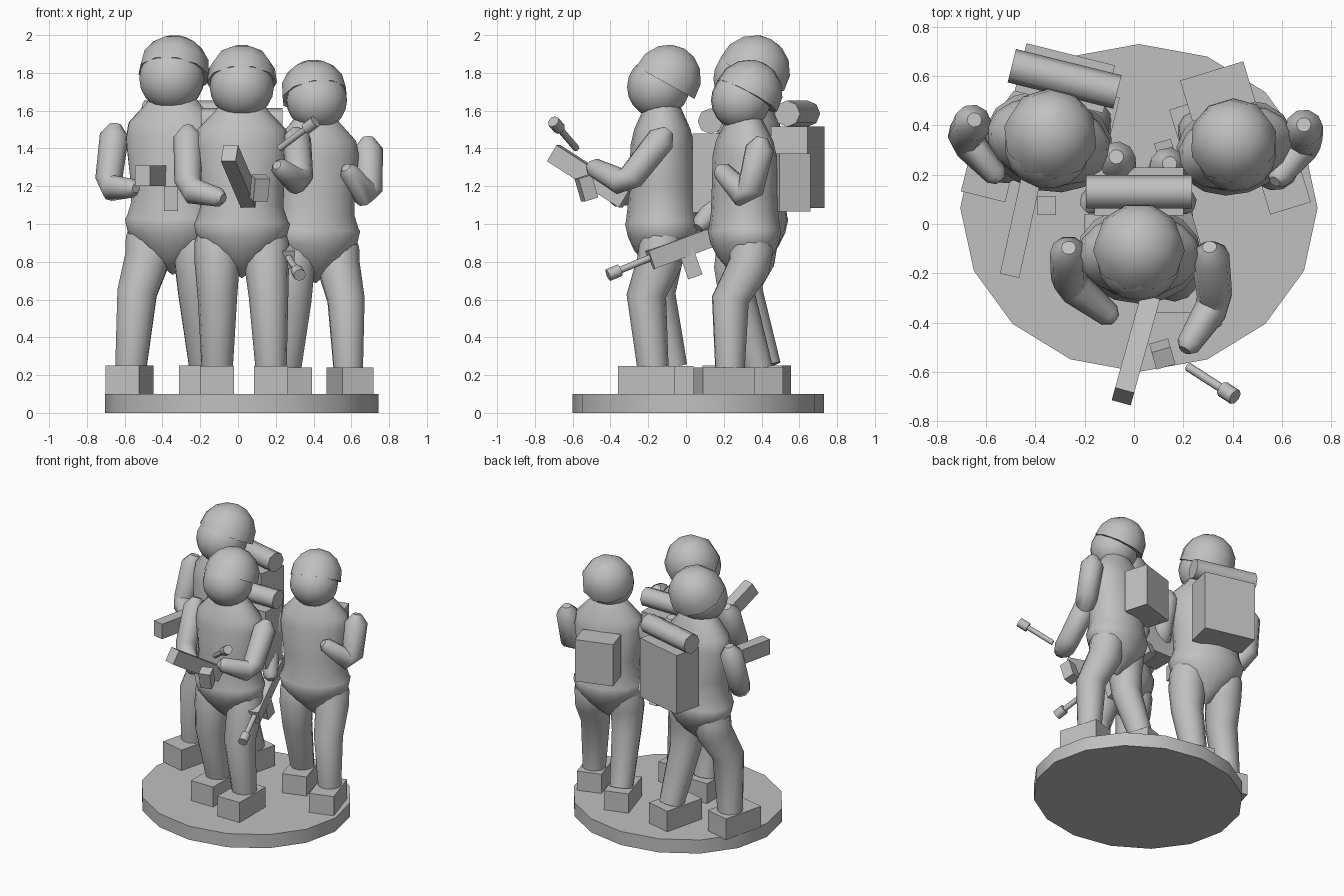
import bpy, bmesh, math
from mathutils import Vector, Matrix

if "Cube" in bpy.data.objects:
    bpy.data.objects.remove(bpy.data.objects["Cube"])

grey = bpy.data.materials.new("plain grey")
grey.diffuse_color = (0.53, 0.53, 0.53, 1)
grey.use_nodes = True
grey.node_tree.nodes["Principled BSDF"].inputs["Base Color"].default_value = grey.diffuse_color


def finish(name, bm, matrix=Matrix(), smooth=True):
    bmesh.ops.recalc_face_normals(bm, faces=bm.faces)
    me = bpy.data.meshes.new(name)
    bm.to_mesh(me)
    bm.free()
    me.transform(matrix)
    me.materials.append(grey)
    ob = bpy.data.objects.new(name, me)
    bpy.context.collection.objects.link(ob)
    if smooth:
        bpy.ops.object.select_all(action='DESELECT')
        ob.select_set(True)
        bpy.context.view_layer.objects.active = ob
        bpy.ops.object.shade_smooth_by_angle(angle=math.radians(50))
    return ob


def loft(name, rings, matrix=Matrix(), smooth=True):
    """Skin a list of equal-length point rings and cap both ends."""
    bm = bmesh.new()
    loops = [[bm.verts.new(p) for p in r] for r in rings]
    n = len(loops[0])
    for a, b in zip(loops, loops[1:]):
        for i in range(n):
            j = (i + 1) % n
            bm.faces.new((a[i], a[j], b[j], b[i]))
    bm.faces.new(loops[0])
    bm.faces.new(loops[-1])
    return finish(name, bm, matrix, smooth)


def turned(name, profile, n, matrix=Matrix(), smooth=True):
    """Stack of ellipses given as (z, x radius, y radius)."""
    ang = [2 * math.pi * i / n for i in range(n)]
    return loft(name, [[Vector((rx * math.cos(a), ry * math.sin(a), z)) for a in ang]
                       for z, rx, ry in profile], matrix, smooth)


def tube(name, points, radii, n=10, matrix=Matrix(), smooth=True):
    """Round section carried along a path without twisting."""
    pts = [Vector(p) for p in points]
    rings, last, q = [], None, None
    for i, (p, r) in enumerate(zip(pts, radii)):
        t = (pts[min(i + 1, len(pts) - 1)] - pts[max(i - 1, 0)]).normalized()
        q = t.to_track_quat('Z', 'Y') if q is None else last.rotation_difference(t) @ q
        last = t
        rings.append([p + q @ Vector((r * math.cos(2 * math.pi * k / n),
                                      r * math.sin(2 * math.pi * k / n), 0)) for k in range(n)])
    return loft(name, rings, matrix, smooth)


def box(name, centre, size, matrix=Matrix()):
    bm = bmesh.new()
    bmesh.ops.create_cube(bm, size=1, matrix=Matrix.Translation(centre) @ Matrix.Diagonal((*size, 1)))
    return finish(name, bm, matrix, False)


def bar(name, a, b, w, h):
    """Square bar running from a to b."""
    a, b = Vector(a), Vector(b)
    d = b - a
    m = Matrix.Translation((a + b) / 2) @ d.to_track_quat('Y', 'Z').to_matrix().to_4x4()
    return box(name, (0, 0, 0), (w, d.length, h), m)


def arm(name, shoulder, elbow, hand):
    s, e, h = Vector(shoulder), Vector(elbow), Vector(hand)
    up, fore = (s - e).normalized(), (h - e).normalized()
    tube(name, [s + up * 0.06, s, e + up * 0.05, e + fore * 0.04, h, h + fore * 0.03],
         [0.03, 0.077, 0.072, 0.07, 0.05, 0.025])


def barrel(name, a, b):
    a, b = Vector(a), Vector(b)
    d = (b - a).normalized()
    tube(name + "_barrel", [a, b], [0.018, 0.018], 8)
    tube(name + "_muzzle", [b, b + d * 0.07], [0.033, 0.033], 8)


def figure(name, x, y, yaw, s, ankles, pack, roll):
    m = (Matrix.Translation((x, y, 0.1)) @ Matrix.Rotation(math.radians(yaw), 4, 'Z')
         @ Matrix.Scale(s, 4) @ Matrix.Translation((0, 0, -0.1)))
    # body
    turned(name + "_torso", [(1.63, .12, .09), (1.6, .14, .105), (1.5, .235, .15), (1.42, .25, .168),
                             (1.2, .225, .178), (1.09, .22, .184), (1.0, .25, .195)], 16, m)
    turned(name + "_pelvis", [(1.03, .235, .185), (1.0, .255, .198), (.93, .238, .182),
                              (.86, .175, .15), (.79, .095, .09), (.715, .004, .004)], 16, m)
    # head and tilted helmet
    ball = [(math.cos(math.pi * i / 10), max(.02, math.sin(math.pi * i / 10))) for i in range(11)]
    turned(name + "_head", [(.165 * c, .17 * r, .165 * r) for c, r in ball], 16,
           m @ Matrix.Translation((0, -.022, 1.725)))
    dome = [(math.sin(math.radians(a)), max(.01, math.cos(math.radians(a)))) for a in (-6, 20, 45, 68, 90)]
    turned(name + "_helmet", [(.187 * h, .187 * r, .187 * r) for h, r in dome], 10,
           m @ Matrix.Translation((0, .025, 1.765)) @ Matrix.Rotation(math.radians(-29), 4, 'X'))
    # legs and boots
    for side, (ax, ay) in zip(("left", "right"), ankles):
        hx = math.copysign(.128, ax)
        tube(f"{name}_{side}_leg", [(hx * .95, .01, 1.02), (hx, 0, .9), (hx * 1.02, -.015, .8),
                                    ((hx + ax) / 2, ay * .5 - .06, .62), (ax, ay, .24)],
             [.09, .122, .12, .105, .083], 12, m)
        box(f"{name}_{side}_boot", (ax, ay - .035, .172), (.18, .3, .15), m)
    # pack and bedroll
    w, y0, y1, z0, z1 = pack
    box(name + "_pack", (0, (y0 + y1) / 2, (z0 + z1) / 2), (w, y1 - y0, z1 - z0), m)
    if roll:
        tube(name + "_bedroll", [(-.215, .255, 1.545), (.215, .255, 1.545)], [.068, .068], 8, m)


# base plate
turned("base", [(0, .725, .665), (.1, .725, .665)], 16, Matrix.Translation((.02, .065, 0)))

# three figures
big_pack = (.36, .16, .355, 1.06, 1.48)
figure("tall_soldier", -.345, .335, -14, 1.027, [(-.2, -.09), (.14, .12)], big_pack, True)
figure("front_soldier", .02, -.125, 0, 1, [(-.13, .05), (.155, -.05)], big_pack, True)
figure("short_soldier", .41, .31, 17, .957, [(-.13, .12), (.15, -.13)], (.28, .16, .34, 1.11, 1.43), False)

# arms
arm("tall_left_arm", (-.655, .41, 1.47), (-.69, .35, 1.19), (-.56, .20, 1.19))
arm("tall_right_arm", (-.07, .26, 1.47), (-.06, .2, 1.19), (-.18, .08, 1.18))
arm("front_left_arm", (-.265, -.12, 1.46), (-.265, -.24, 1.18), (-.1, -.37, 1.14))
arm("front_right_arm", (.31, -.13, 1.45), (.33, -.32, 1.21), (.22, -.49, 1.3))
arm("short_left_arm", (.14, .235, 1.39), (.12, .19, 1.13), (.21, .08, 1.0))
arm("short_right_arm", (.69, .39, 1.40), (.695, .33, 1.13), (.585, .19, 1.28))

# rifles: body, magazine, barrel
bar("tall_rifle", (-.505, -.21, 1.255), (-.41, .22, 1.255), .08, .11)
bar("tall_magazine", (-.355, .075, 1.07), (-.355, .075, 1.2), .075, .075)
bar("front_rifle", (-.045, -.70, 1.375), (.06, -.32, 1.13), .08, .1)
bar("front_magazine", (.11, -.51, 1.13), (.12, -.545, 1.25), .08, .075)
barrel("front", (.22, -.58, 1.40), (.36, -.67, 1.505))
bar("short_rifle", (.265, -.19, .81), (.12, .32, 1.0), .07, .1)
bar("short_magazine", (.21, .05, .72), (.21, .0, .86), .06, .08)
barrel("short", (.265, -.18, .825), (.31, -.35, .755))
